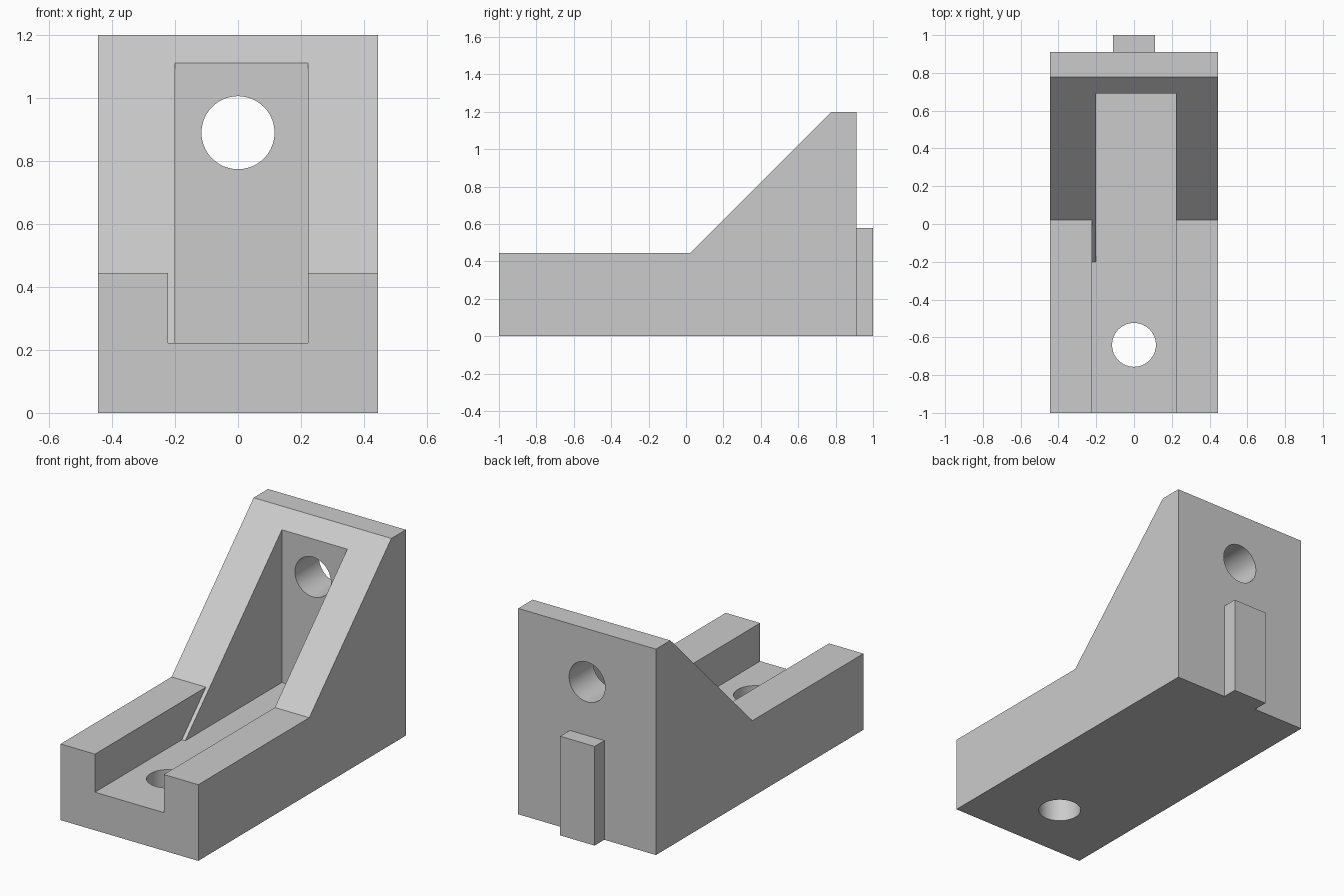
import bpy, bmesh
from math import pi
from mathutils import Matrix

cube = bpy.data.objects.get("Cube")
if cube:
    bpy.data.objects.remove(cube, do_unlink=True)

grey = bpy.data.materials.new("plain_grey")
grey.use_nodes = True
colour = (0.6, 0.6, 0.6, 1)
grey.diffuse_color = colour
grey.node_tree.nodes["Principled BSDF"].inputs["Base Color"].default_value = colour


def finish(name, bm):
    bmesh.ops.recalc_face_normals(bm, faces=bm.faces)
    mesh = bpy.data.meshes.new(name)
    bm.to_mesh(mesh)
    bm.free()
    mesh.materials.append(grey)
    obj = bpy.data.objects.new(name, mesh)
    bpy.context.collection.objects.link(obj)
    return obj


def prism(name, profile, x0, x1):
    """Extrude a (y, z) profile from x0 to x1."""
    bm = bmesh.new()
    face = bm.faces.new([bm.verts.new((x0, y, z)) for y, z in profile])
    out = bmesh.ops.extrude_face_region(bm, geom=[face])
    verts = [v for v in out["geom"] if isinstance(v, bmesh.types.BMVert)]
    bmesh.ops.translate(bm, verts=verts, vec=(x1 - x0, 0, 0))
    return finish(name, bm)


def box(name, x0, x1, y0, y1, z0, z1):
    return prism(name, [(y0, z0), (y1, z0), (y1, z1), (y0, z1)], x0, x1)


def drill(name, centre, radius, depth, tilt=0):
    bm = bmesh.new()
    matrix = Matrix.Translation(centre) @ Matrix.Rotation(tilt, 4, "X")
    bmesh.ops.create_cone(bm, cap_ends=True, segments=64, radius1=radius,
                          radius2=radius, depth=depth, matrix=matrix)
    return finish(name, bm)


# Bracket body: flat foot, sloped sides and upright back
half, floor, foot, top, back = 0.444, 0.222, 0.444, 1.2, 0.911
bend = 0.022
body = prism("bracket_body", [(-1, 0), (back, 0), (back, top),
             (bend + top - foot, top), (bend, foot), (-1, foot)], -half, half)

# Cutters: channel, wider foot slot with a sloped end, two bolt holes
cutters = [
    box("channel_cutter", -0.2, floor, -1.2, 0.69, floor, 1.5),
    prism("slot_cutter", [(-1.2, floor), (bend - foot + floor, floor),
          (bend, foot), (bend, 0.6), (-1.2, 0.6)], -floor, -0.19),
    drill("foot_hole_cutter", (0, -0.64, 0.1), 0.116, 0.6),
    drill("back_hole_cutter", (0, 0.8, 0.89), 0.116, 0.5, pi / 2),
]
for cutter in cutters:
    cutter.hide_render = True
    cut = body.modifiers.new(cutter.name, "BOOLEAN")
    cut.operation, cut.solver, cut.object = "DIFFERENCE", "EXACT", cutter

# Apply the cuts, then remove the cutters
bpy.context.view_layer.objects.active = body
body.select_set(True)
for cutter in cutters:
    bpy.ops.object.modifier_apply(modifier=cutter.name)
    bpy.data.objects.remove(cutter, do_unlink=True)
bpy.ops.object.shade_smooth_by_angle(angle=pi / 6)

# Locating key on the back
box("back_key", -0.111, 0.111, back, 1, 0, 0.578)
